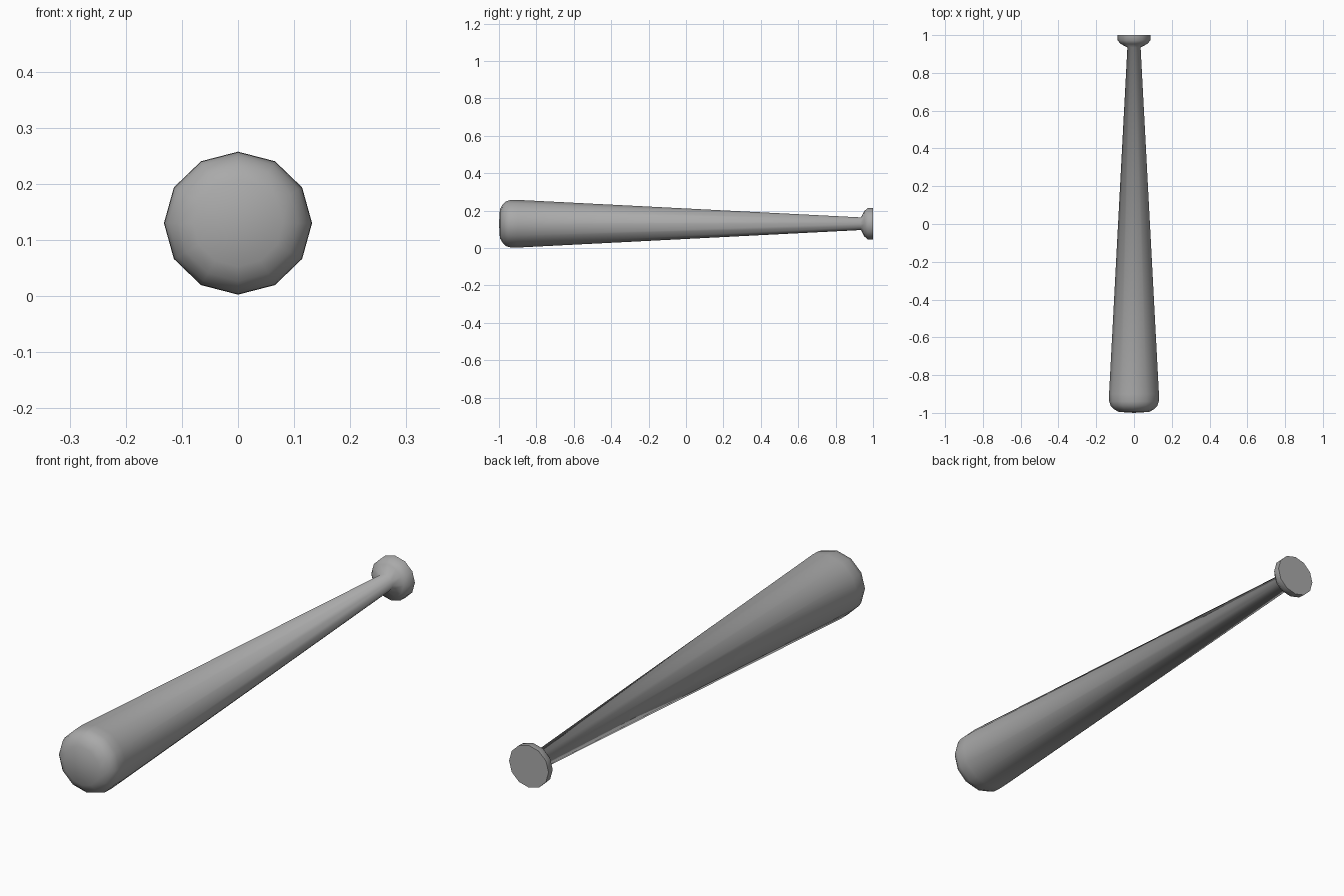
import bpy
import bmesh
from math import cos, sin, pi, radians

cube = bpy.data.objects.get("Cube")
if cube:
    bpy.data.objects.remove(cube, do_unlink=True)

SIDES = 12
SQUASH = 0.965      # slightly flattened in height
CENTRE_Z = 0.13

# Radius and position along y, from the barrel tip to the knob
PROFILE = [
    (0.08, -0.995), (0.107, -0.98), (0.124, -0.962), (0.131, -0.94),
    (0.132, -0.9), (0.035, 0.935), (0.07, 0.953), (0.087, 0.972),
    (0.088, 1.0),
]

# Plain grey finish
grey = bpy.data.materials.new("plain_grey")
grey.use_nodes = True
colour = (0.4, 0.4, 0.4, 1)
grey.diffuse_color = colour
grey.node_tree.nodes["Principled BSDF"].inputs["Base Color"].default_value = colour

# Turned body: rings joined along the profile
bm = bmesh.new()
rings = []
for r, y in PROFILE:
    angles = [2 * pi * i / SIDES for i in range(SIDES)]
    rings.append([bm.verts.new((r * cos(a), y, CENTRE_Z + r * SQUASH * sin(a)))
                  for a in angles])
for a, b in zip(rings, rings[1:]):
    for i in range(SIDES):
        j = (i + 1) % SIDES
        bm.faces.new((a[i], a[j], b[j], b[i]))

# Slightly domed tip and flat knob end
tip = bm.verts.new((0, -1, CENTRE_Z))
for i in range(SIDES):
    bm.faces.new((tip, rings[0][(i + 1) % SIDES], rings[0][i]))
bm.faces.new(rings[-1])
bmesh.ops.recalc_face_normals(bm, faces=bm.faces)

mesh = bpy.data.meshes.new("bat")
bm.to_mesh(mesh)
bm.free()
mesh.materials.append(grey)
bat = bpy.data.objects.new("bat", mesh)
bpy.context.collection.objects.link(bat)

# Smooth body with a crisp edge around the knob end
bpy.ops.object.select_all(action='DESELECT')
bat.select_set(True)
bpy.context.view_layer.objects.active = bat
bpy.ops.object.shade_smooth_by_angle(angle=radians(65))
